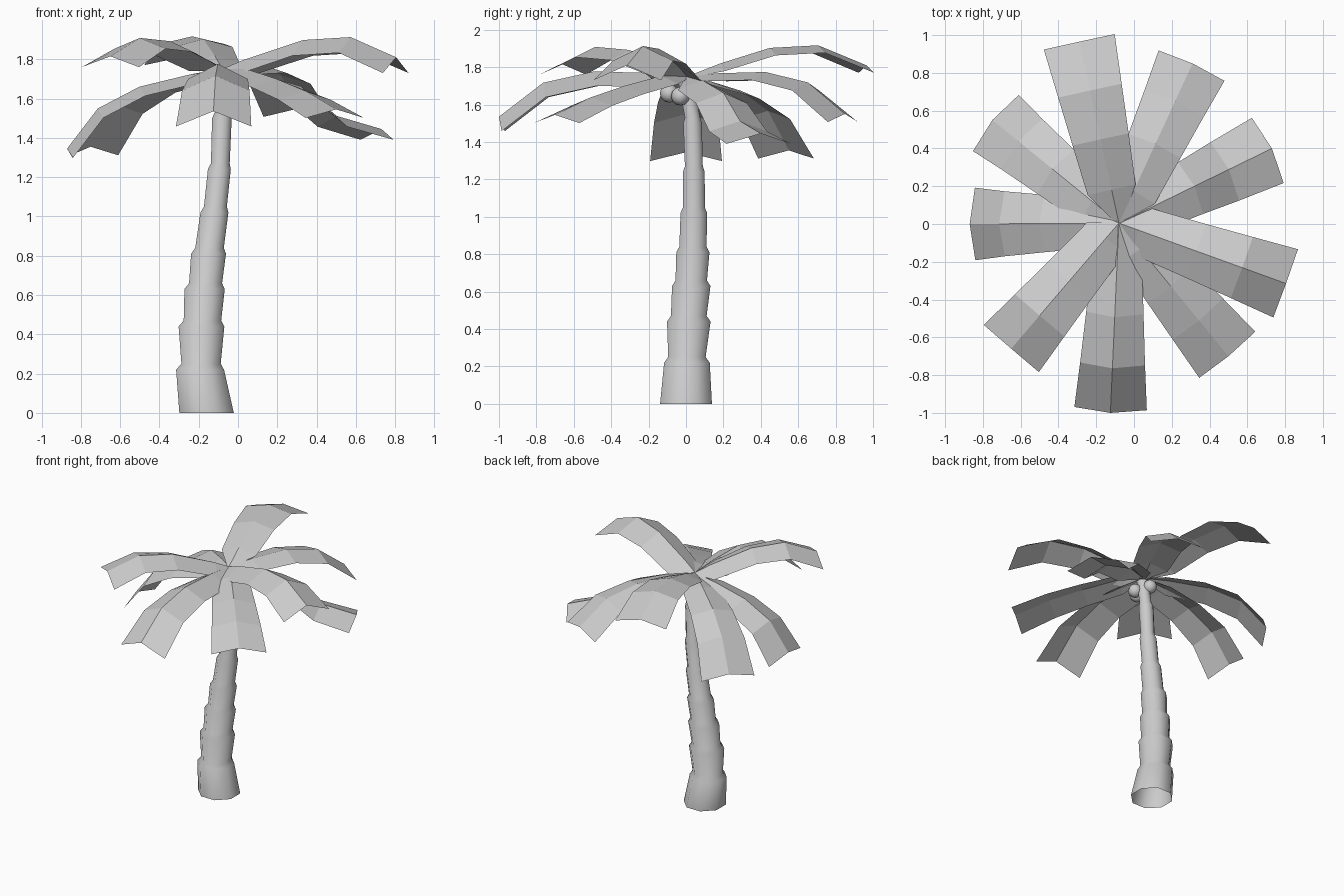
import bpy
import bmesh
import math
from mathutils import Vector, Matrix

cube = bpy.data.objects.get("Cube")
if cube:
    bpy.data.objects.remove(cube, do_unlink=True)

grey = bpy.data.materials.new("pale_grey")
grey.use_nodes = True
colour = (0.6, 0.6, 0.6, 1)
grey.diffuse_color = colour
grey.node_tree.nodes["Principled BSDF"].inputs["Base Color"].default_value = colour


def finish(bm, name, smooth_angle=None):
    """Turn a bmesh into a named, coloured object."""
    mesh = bpy.data.meshes.new(name)
    bm.to_mesh(mesh)
    bm.free()
    mesh.materials.append(grey)
    obj = bpy.data.objects.new(name, mesh)
    bpy.context.collection.objects.link(obj)
    if smooth_angle:
        bpy.ops.object.select_all(action="DESELECT")
        obj.select_set(True)
        bpy.context.view_layer.objects.active = obj
        bpy.ops.object.shade_smooth_by_angle(angle=math.radians(smooth_angle))


def bridge(bm, rows, closed=False):
    """Fill quads between neighbouring rows of vertices."""
    for low, high in zip(rows, rows[1:]):
        count = len(low)
        for i in range(count if closed else count - 1):
            j = (i + 1) % count
            bm.faces.new((low[i], low[j], high[j], high[i]))


# Trunk: flared rings at each joint, open at the bottom
def build_trunk(sides=8):
    # x, y, z and radius at the top of each segment
    joints = [(-0.16, 0, 0, 0.15), (-0.193, 0.005, 0.22, 0.132),
              (-0.186, 0.015, 0.44, 0.126), (-0.17, 0.028, 0.63, 0.111),
              (-0.15, 0.037, 0.81, 0.096), (-0.12, 0.042, 1.02, 0.077),
              (-0.095, 0.042, 1.24, 0.063), (-0.082, 0.035, 1.5, 0.054),
              (-0.08, 0.0, 1.72, 0.045)]
    bm = bmesh.new()
    rows = []

    def ring(x, y, z, radius):
        turns = [math.tau * (i + 0.5) / sides for i in range(sides)]
        rows.append([bm.verts.new((x + radius * math.cos(a),
                                   y + radius * math.sin(a), z)) for a in turns])

    for k, (x, y, z, radius) in enumerate(joints):
        ring(x, y, z, radius)
        if 0 < k < len(joints) - 1:
            ring(x + 0.005, y, z + 0.03, radius * 0.82)
    bridge(bm, rows, closed=True)
    bm.faces.new(rows[-1])
    finish(bm, "trunk", 50)


build_trunk()

# Fronds: arched, roof-shaped blades, aimed and tilted towards each tip
crown = Vector((-0.08, 0.005, 1.75))
half_widths = [0.012, 0.13, 0.152, 0.172, 0.192]
# slope and length of each stretch along the ridge
drooping = [(22, 0.19), (18, 0.28), (4, 0.26), (-21, 0.28)]
raised = [(24, 0.12), (19, 0.33), (5, 0.25), (-21, 0.26)]
straight = [(14, 0.19), (1, 0.28), (-2, 0.26), (-8, 0.28)]
upturned = [(18, 0.19), (9, 0.28), (-13, 0.26), (9, 0.27)]


def build_frond(name, arch, fold, tip):
    reach = Vector(tip) - crown
    ridge = [Vector((0, 0, 0))]
    for angle, length in arch:
        a = math.radians(angle)
        ridge.append(ridge[-1] + length * Vector((math.cos(a), 0, math.sin(a))))
    chord = ridge[-1]
    scale = reach.length / chord.length
    tilt = math.atan2(reach.z, reach.xy.length) - math.atan2(chord.z, chord.x)
    aim = (Matrix.Translation(crown)
           @ Matrix.Rotation(math.atan2(reach.y, reach.x), 4, "Z")
           @ Matrix.Rotation(-tilt, 4, "Y"))
    bm = bmesh.new()
    rows = []
    for k, point in enumerate(ridge):
        drop = fold if k else 0.01
        rows.append([bm.verts.new(aim @ (point * scale + Vector(
            (0, side * half_widths[k], -drop * abs(side))))) for side in (1, 0, -1)])
    bridge(bm, rows)
    bm.normal_update()
    if sum(f.normal.z for f in bm.faces) < 0:
        bmesh.ops.reverse_faces(bm, faces=bm.faces)
    finish(bm, name)


fronds = {
    "back_frond": (drooping, 0.04, (-0.29, 0.965, 1.81)),
    "back_left_frond": (drooping, 0.045, (0.31, 0.85, 1.55)),
    "left_rear_frond": (upturned, 0.06, (0.73, 0.4, 1.445)),
    "left_front_frond": (raised, 0.08, (0.805, -0.315, 1.81)),
    "front_left_frond": (straight, 0.045, (0.5, -0.7, 1.545)),
    "front_frond": (drooping, 0.08, (-0.125, -1.0, 1.535)),
    "front_right_frond": (raised, 0.055, (-0.65, -0.66, 1.815)),
    "right_frond": (drooping, 0.055, (-0.87, 0.0, 1.345)),
    "back_right_frond": (drooping, 0.05, (-0.75, 0.55, 1.355)),
}
for name, shape in fronds.items():
    build_frond(name, *shape)

# Coconuts tucked under the crown
nuts = [(-0.1, -0.09, 1.66), (-0.035, -0.03, 1.645), (-0.1, 0.055, 1.665)]
for k, spot in enumerate(nuts):
    bm = bmesh.new()
    bmesh.ops.create_uvsphere(bm, u_segments=8, v_segments=6, radius=0.05,
                              matrix=Matrix.Translation(spot))
    finish(bm, f"coconut_{k + 1}", 60)
